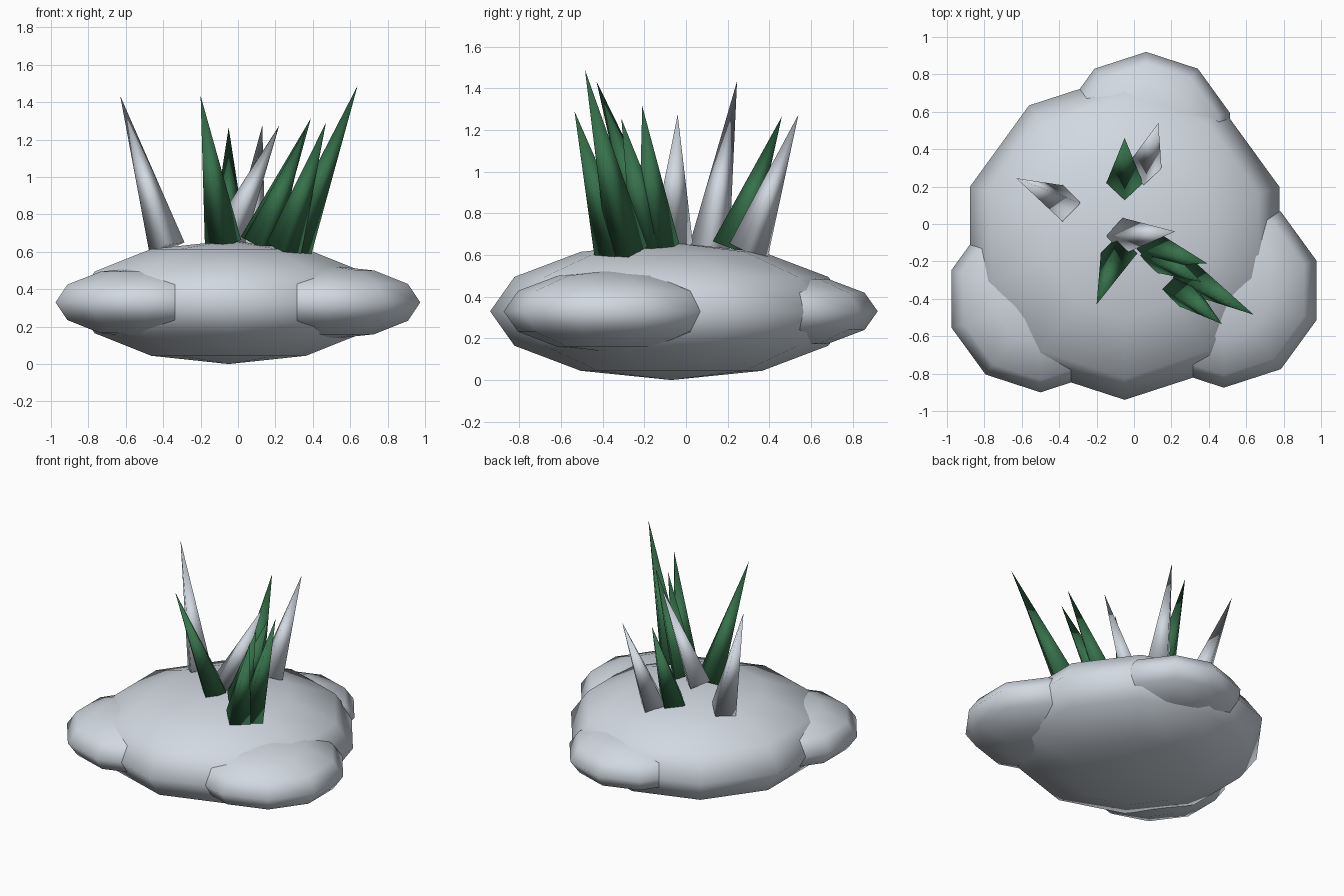
import bpy
import bmesh
from mathutils import Matrix, Vector

cube = bpy.data.objects.get("Cube")
if cube:
    bpy.data.objects.remove(cube, do_unlink=True)


def make_material(name, rgb):
    mat = bpy.data.materials.new(name)
    mat.use_nodes = True
    mat.diffuse_color = (*rgb, 1)
    mat.node_tree.nodes["Principled BSDF"].inputs["Base Color"].default_value = (*rgb, 1)
    return mat


PALE = make_material("pale_grey", (0.64, 0.69, 0.75))
GREEN = make_material("dark_green", (0.037, 0.165, 0.07))

MID_Z = 0.33        # height of the mound centres
FLATNESS = 0.379    # height to width ratio of the mounds
SPIKE_R = 0.098


def finish(name, bm, mat):
    mesh = bpy.data.meshes.new(name)
    bm.normal_update()
    bm.to_mesh(mesh)
    bm.free()
    mesh.materials.append(mat)
    mesh.polygons.foreach_set("use_smooth", [True] * len(mesh.polygons))
    obj = bpy.data.objects.new(name, mesh)
    bpy.context.collection.objects.link(obj)
    return obj


def mound(name, x, y, radius):
    """Flattened low-poly sphere."""
    bm = bmesh.new()
    bmesh.ops.create_uvsphere(bm, u_segments=10, v_segments=6, radius=radius)
    bmesh.ops.scale(bm, vec=(1, 1, FLATNESS), verts=bm.verts)
    bmesh.ops.translate(bm, vec=(x, y, MID_Z), verts=bm.verts)
    return finish(name, bm, PALE)


def spike(name, base_xy, tip, mat):
    """Four-sided cone leaning from the mound's surface to its tip."""
    offset = Vector(base_xy) - Vector((-0.05, -0.07))
    base = Vector((*base_xy, 0.66 - 0.1 * offset.length))
    axis = Vector(tip) - base
    turn = Vector((0, 0, 1)).rotation_difference(axis).to_matrix().to_4x4()
    bm = bmesh.new()
    bmesh.ops.create_cone(bm, cap_ends=True, segments=4, radius1=SPIKE_R,
                          radius2=0, depth=axis.length)
    bmesh.ops.remove_doubles(bm, verts=bm.verts, dist=0.0001)
    bmesh.ops.transform(bm, verts=bm.verts,
                        matrix=Matrix.Translation(base + axis / 2) @ turn)
    return finish(name, bm, mat)


# Main mound and the three smaller ones around it
mound("main_mound", -0.05, -0.07, 0.87)
mound("back_mound", 0.065, 0.45, 0.47)
mound("right_mound", -0.5, -0.4, 0.5)
mound("left_mound", 0.48, -0.355, 0.52)

# Pale spikes
pale_spikes = [
    ((-0.38, 0.11), (-0.63, 0.245, 1.435)),
    ((0.05, 0.30), (0.13, 0.54, 1.275)),
    ((-0.06, -0.065), (0.22, -0.04, 1.275)),
]
# Green spikes
green_spikes = [
    ((-0.08, -0.155), (-0.20, -0.43, 1.435)),
    ((-0.05, 0.22), (-0.05, 0.46, 1.265)),
    ((0.105, -0.13), (0.39, -0.21, 1.315)),
    ((0.125, -0.165), (0.36, -0.31, 1.255)),
    ((0.30, -0.28), (0.64, -0.485, 1.49)),
    ((0.245, -0.345), (0.47, -0.535, 1.29)),
]
for label, mat, spikes in (("pale", PALE, pale_spikes), ("green", GREEN, green_spikes)):
    for i, (base_xy, tip) in enumerate(spikes, 1):
        spike(f"{label}_spike_{i}", base_xy, tip, mat)
